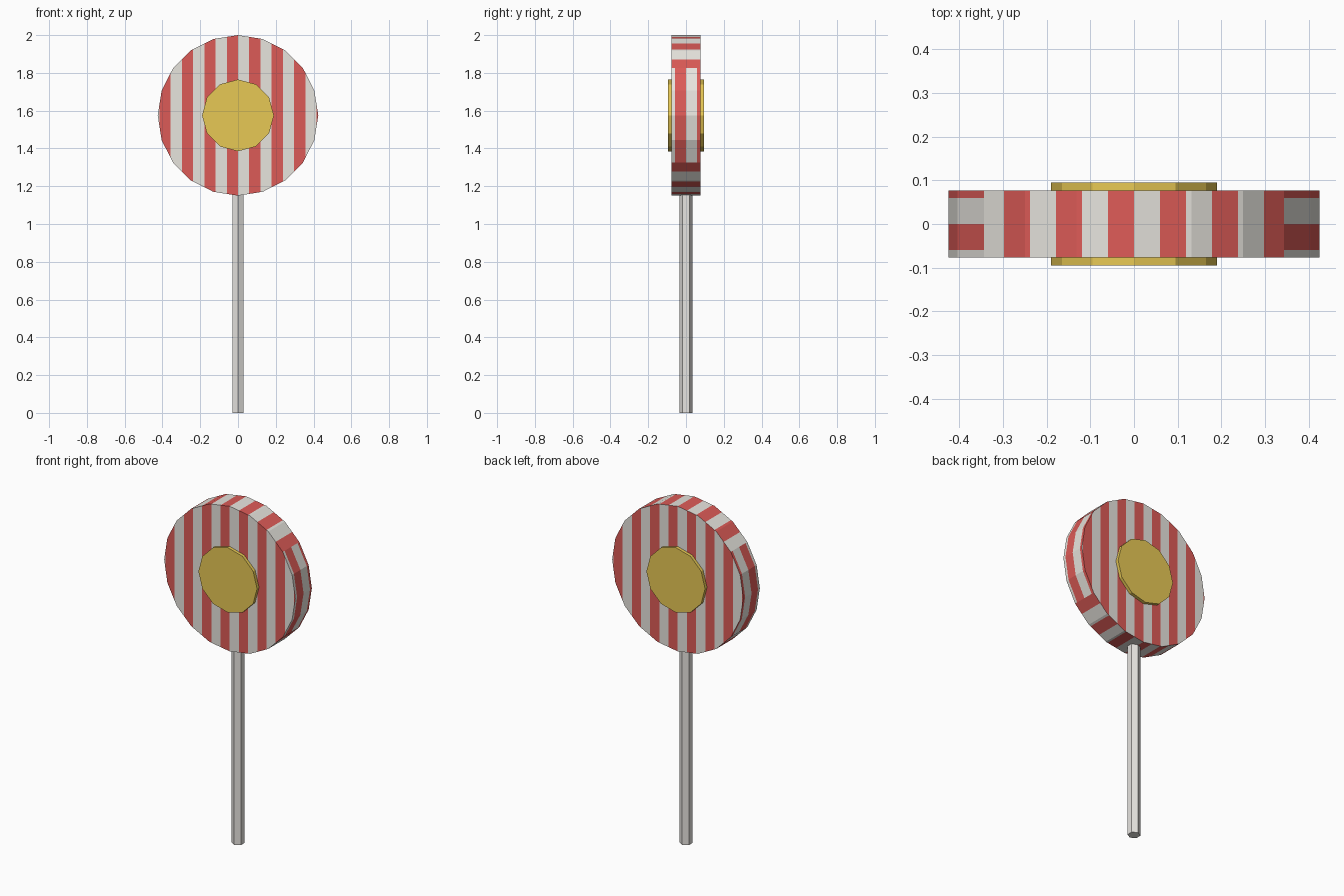
import bpy, bmesh, math
from mathutils import Vector

if "Cube" in bpy.data.objects:
    bpy.data.objects.remove(bpy.data.objects["Cube"])

STRIPE = 0.0595           # stripe width
CZ, R, HALF = 1.575, 0.425, 0.0765


def material(name, rgb):
    m = bpy.data.materials.new(name)
    m.diffuse_color = (*rgb, 1.0)
    m.use_nodes = True
    m.node_tree.nodes["Principled BSDF"].inputs["Base Color"].default_value = m.diffuse_color
    return m


red = material("candy_red", (0.72, 0.105, 0.095))
cream = material("candy_white", (0.80, 0.78, 0.73))
gold = material("gold", (0.80, 0.58, 0.09))
stick_white = material("stick_white", (0.80, 0.78, 0.75))


def prism(sides, radius, start, end, place):
    """Closed prism; place(a, b, t) maps section point and height to space."""
    bm = bmesh.new()
    rings = []
    for t in (start, end):
        rings.append([bm.verts.new(place(radius * math.sin(2 * math.pi * i / sides),
                                         radius * math.cos(2 * math.pi * i / sides), t))
                      for i in range(sides)])
    a, b = rings
    bm.faces.new(a)
    bm.faces.new(b)
    for i in range(sides):
        j = (i + 1) % sides
        bm.faces.new((a[i], a[j], b[j], b[i]))
    bmesh.ops.recalc_face_normals(bm, faces=bm.faces[:])
    return bm


def finish(bm, name, mats):
    me = bpy.data.meshes.new(name)
    bm.to_mesh(me)
    bm.free()
    for m in mats:
        me.materials.append(m)
    ob = bpy.data.objects.new(name, me)
    bpy.context.scene.collection.objects.link(ob)
    return ob


def facing_y(a, b, t):
    return Vector((a, t, CZ + b))


def upright(a, b, t):
    return Vector((a, b, t))


def is_side(f):
    """Rim facets that face mostly left or right carry stripes along y."""
    return abs(f.normal.x) > abs(f.normal.z) + 0.1


def cut(bm, keep, axis, pos):
    faces = [f for f in bm.faces if keep(f)]
    geom = set(faces)
    for f in faces:
        geom.update(f.edges)
        geom.update(f.verts)
    co, no = Vector(), Vector()
    co[axis], no[axis] = pos, 1.0
    bmesh.ops.bisect_plane(bm, geom=list(geom), dist=1e-5, plane_co=co, plane_no=no)
    bm.normal_update()


# Striped candy disc: cut into stripes, then coloured by stripe number
bm = prism(20, R, -HALF, HALF, facing_y)
bm.normal_update()
for k in range(-7, 8):
    cut(bm, lambda f: not is_side(f), 0, k * STRIPE)
for k in (-1, 0, 1):
    cut(bm, is_side, 1, k * STRIPE)
for f in bm.faces:
    c = f.calc_center_median()
    if is_side(f):
        u = c.y
    elif f.normal.y > 0.5:      # back face is mirrored
        u = -c.x
    else:
        u = c.x
    f.material_index = 0 if math.floor(u / STRIPE) % 2 else 1
finish(bm, "candy_disc", [red, cream])

# Gold centre showing on both faces
finish(prism(12, 0.19, -0.095, 0.095, facing_y), "centre_medallion", [gold])

# Hexagonal stick
finish(prism(6, 0.035, 0.0, 1.2, upright), "stick", [stick_white])
